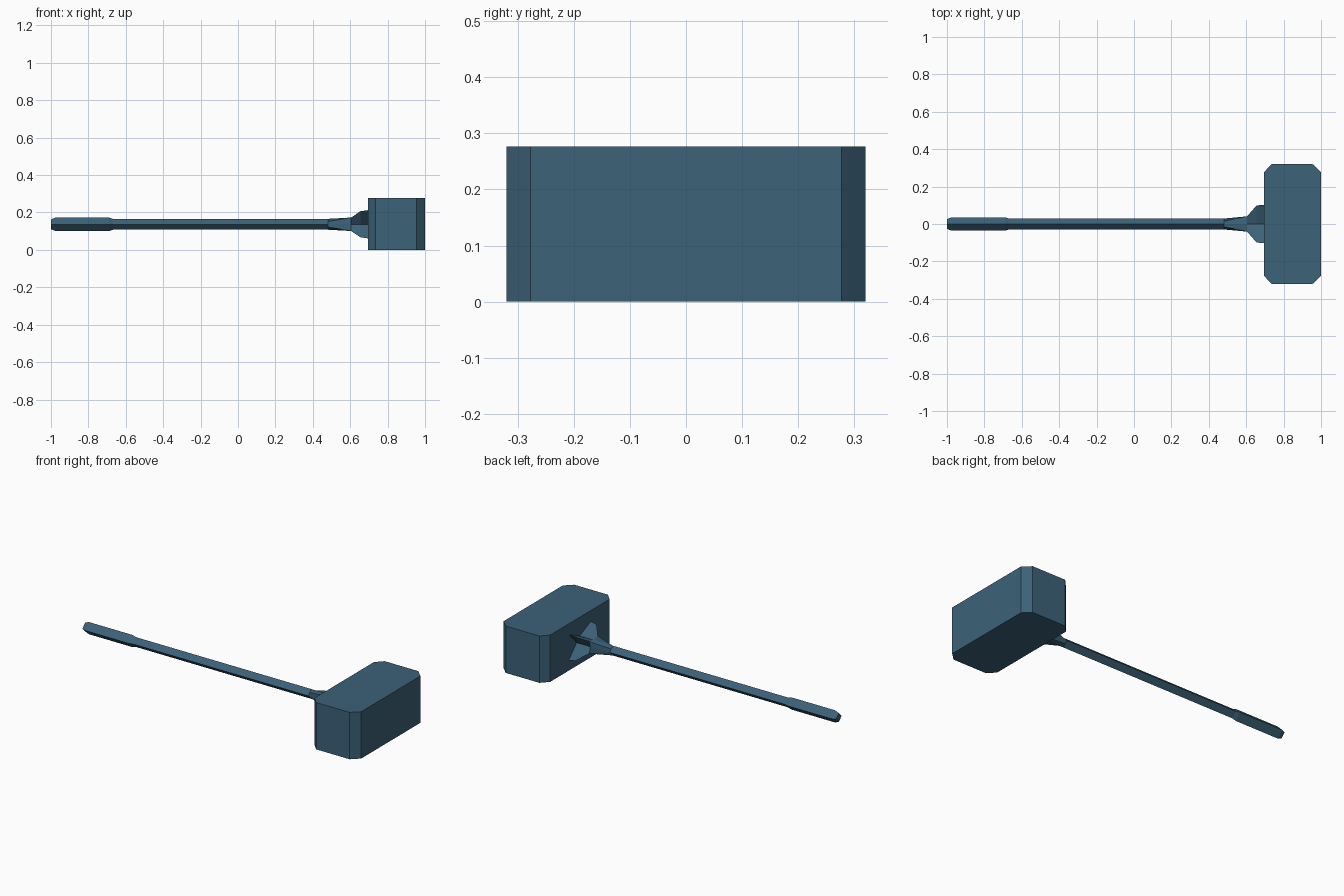
import bpy, bmesh

if "Cube" in bpy.data.objects:
    bpy.data.objects.remove(bpy.data.objects["Cube"])

steel = bpy.data.materials.new("dark_slate_blue")
steel.diffuse_color = (0.045, 0.122, 0.19, 1)
steel.use_nodes = True
steel.node_tree.nodes["Principled BSDF"].inputs["Base Color"].default_value = steel.diffuse_color
AXIS_Z = 0.137


def finish(name, bm):
    bmesh.ops.recalc_face_normals(bm, faces=bm.faces)
    mesh = bpy.data.meshes.new(name)
    bm.to_mesh(mesh)
    bm.free()
    mesh.materials.append(steel)
    obj = bpy.data.objects.new(name, mesh)
    bpy.context.collection.objects.link(obj)
    return obj


def loft(name, sections):
    """Rod along x; each section is (x, axis radius, corner y, corner z)."""
    bm = bmesh.new()
    rings = []
    for x, r, cy, cz in sections:
        pts = [(r, 0), (cy, cz), (0, r), (-cy, cz),
               (-r, 0), (-cy, -cz), (0, -r), (cy, -cz)]
        rings.append([bm.verts.new((x, y, AXIS_Z + z)) for y, z in pts])
    for a, b in zip(rings, rings[1:]):
        for i in range(8):
            j = (i + 1) % 8
            bm.faces.new((a[i], a[j], b[j], b[i]))
    bm.faces.new(rings[0])
    bm.faces.new(rings[-1])
    return finish(name, bm)


def diamond(x, r):
    return (x, r, r / 2, r / 2)


# Hammer head: block with chamfered upright edges
bm = bmesh.new()
outline = [(0.735, -0.32), (0.955, -0.32), (1.0, -0.277), (1.0, 0.277),
           (0.955, 0.32), (0.735, 0.32), (0.695, 0.277), (0.695, -0.277)]
base = bm.faces.new([bm.verts.new((x, y, 0)) for x, y in outline])
ext = bmesh.ops.extrude_face_region(bm, geom=[base], use_keep_orig=True)
top = [v for v in ext["geom"] if isinstance(v, bmesh.types.BMVert)]
bmesh.ops.translate(bm, verts=top, vec=(0, 0, 0.277))
finish("hammer_head", bm)

# Diamond-section shaft, flaring into a four-pointed brace at the head
loft("shaft", [diamond(-0.68, 0.029), diamond(0.48, 0.029),
               (0.605, 0.029, 0.041, 0.036),
               (0.655, 0.029, 0.099, 0.07),
               (0.70, 0.029, 0.103, 0.076)])

# Thicker hand grip with tapered ends
loft("grip", [diamond(-1.0, 0.026), diamond(-0.975, 0.036),
              diamond(-0.69, 0.036), diamond(-0.665, 0.028)])
